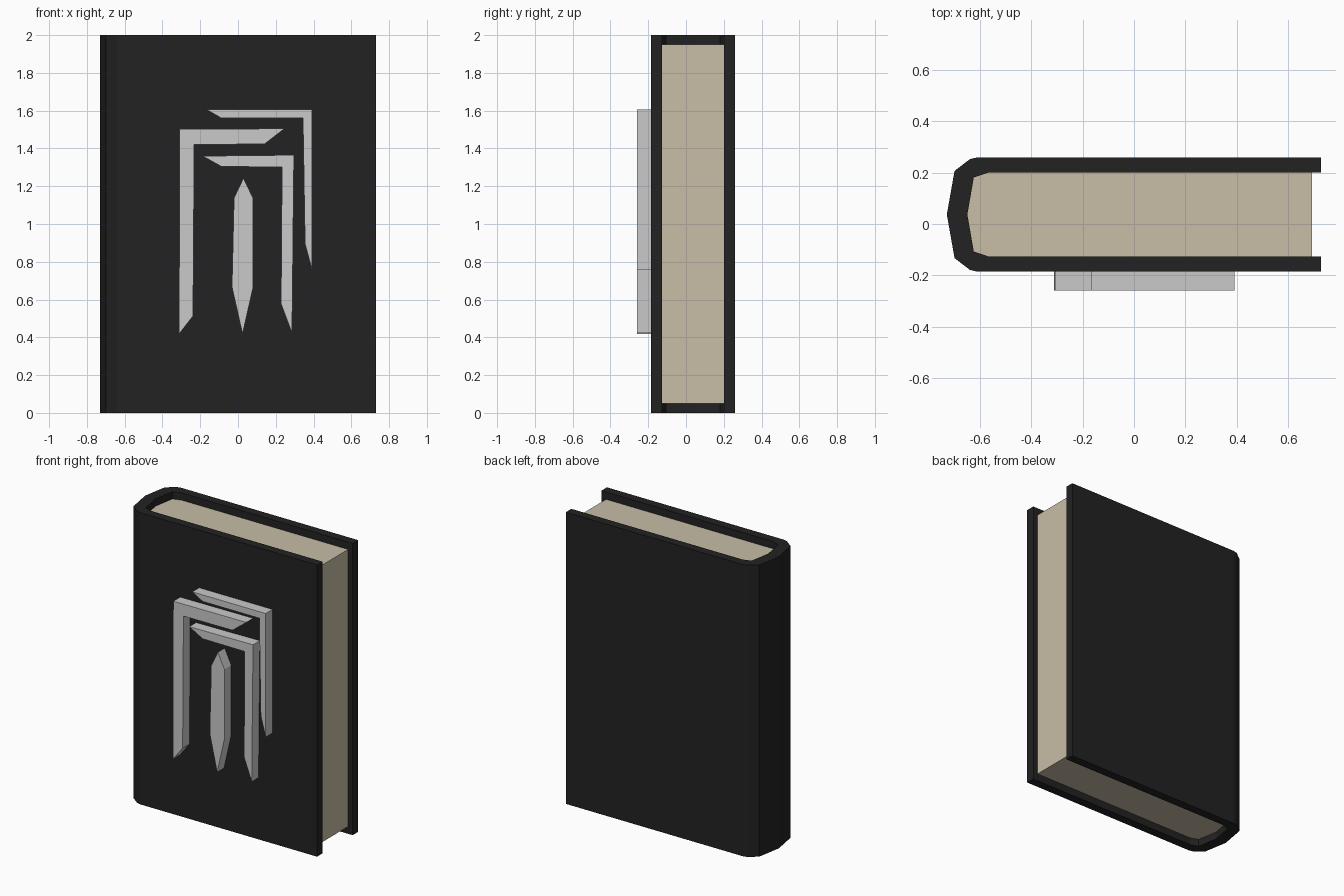
import bpy, bmesh
from mathutils import Vector

cube = bpy.data.objects.get("Cube")
if cube:
    bpy.data.objects.remove(cube, do_unlink=True)


def material(name, color):
    m = bpy.data.materials.new(name)
    m.use_nodes = True
    m.diffuse_color = (*color, 1)
    m.node_tree.nodes["Principled BSDF"].inputs["Base Color"].default_value = (*color, 1)
    return m


def prism(name, points, offset, mat):
    """Extrude a closed outline along offset."""
    bm = bmesh.new()
    face = bm.faces.new([bm.verts.new(p) for p in points])
    side = bmesh.ops.extrude_face_region(bm, geom=[face], use_keep_orig=True)
    verts = [g for g in side["geom"] if isinstance(g, bmesh.types.BMVert)]
    bmesh.ops.translate(bm, verts=verts, vec=Vector(offset))
    bmesh.ops.recalc_face_normals(bm, faces=bm.faces)
    mesh = bpy.data.meshes.new(name)
    bm.to_mesh(mesh)
    bm.free()
    mesh.materials.append(mat)
    obj = bpy.data.objects.new(name, mesh)
    bpy.context.collection.objects.link(obj)
    return obj


black = material("cover black", (0.016, 0.016, 0.016))
cream = material("page cream", (0.578, 0.515, 0.381))
silver = material("ornament silver", (0.585, 0.585, 0.585))

# Half profiles, mirrored about the middle of the book's thickness
MID = 0.037
outer_half = [(0.73, 0.223), (-0.61, 0.223), (-0.64, 0.216), (-0.70, 0.17)]
inner_half = [(-0.625, 0.144), (-0.57, 0.163)]


def around_spine(half, tip):
    back = [(x, MID + d) for x, d in half]
    front = [(x, MID - d) for x, d in reversed(half)]
    return back + [(tip, MID)] + front


# Cover with rounded spine
outer = around_spine(outer_half, -0.73)
inner = around_spine([(0.73, 0.163)] + inner_half[::-1], -0.65)
prism("cover", [(x, y, 0) for x, y in outer + inner[::-1]], (0, 0, 2), black)

# Page block
pages = around_spine([(0.695, 0.163)] + inner_half[::-1], -0.65)
prism("pages", [(x, y, 0.05) for x, y in pages], (0, 0, 1.9), cream)

# Raised ornament bars on the front cover
bars = {
    "upper_bar": [(-0.165, 1.605), (0.392, 1.605), (0.392, 0.757), (0.355, 0.895),
                  (0.344, 1.56), (-0.087, 1.56)],
    "left_bar": [(-0.309, 1.502), (0.246, 1.505), (0.14, 1.423), (-0.232, 1.421),
                 (-0.238, 0.513), (-0.312, 0.418)],
    "lower_bar": [(-0.188, 1.36), (0.296, 1.365), (0.286, 0.423), (0.228, 0.577),
                  (0.233, 1.302), (-0.087, 1.304)],
    "centre_blade": [(0.029, 1.243), (0.079, 1.138), (0.079, 0.661), (0.024, 0.418),
                     (-0.032, 0.667), (-0.021, 1.138)],
}
for name, outline in bars.items():
    prism(name, [(x, -0.26, z) for x, z in outline], (0, 0.08, 0), silver)
